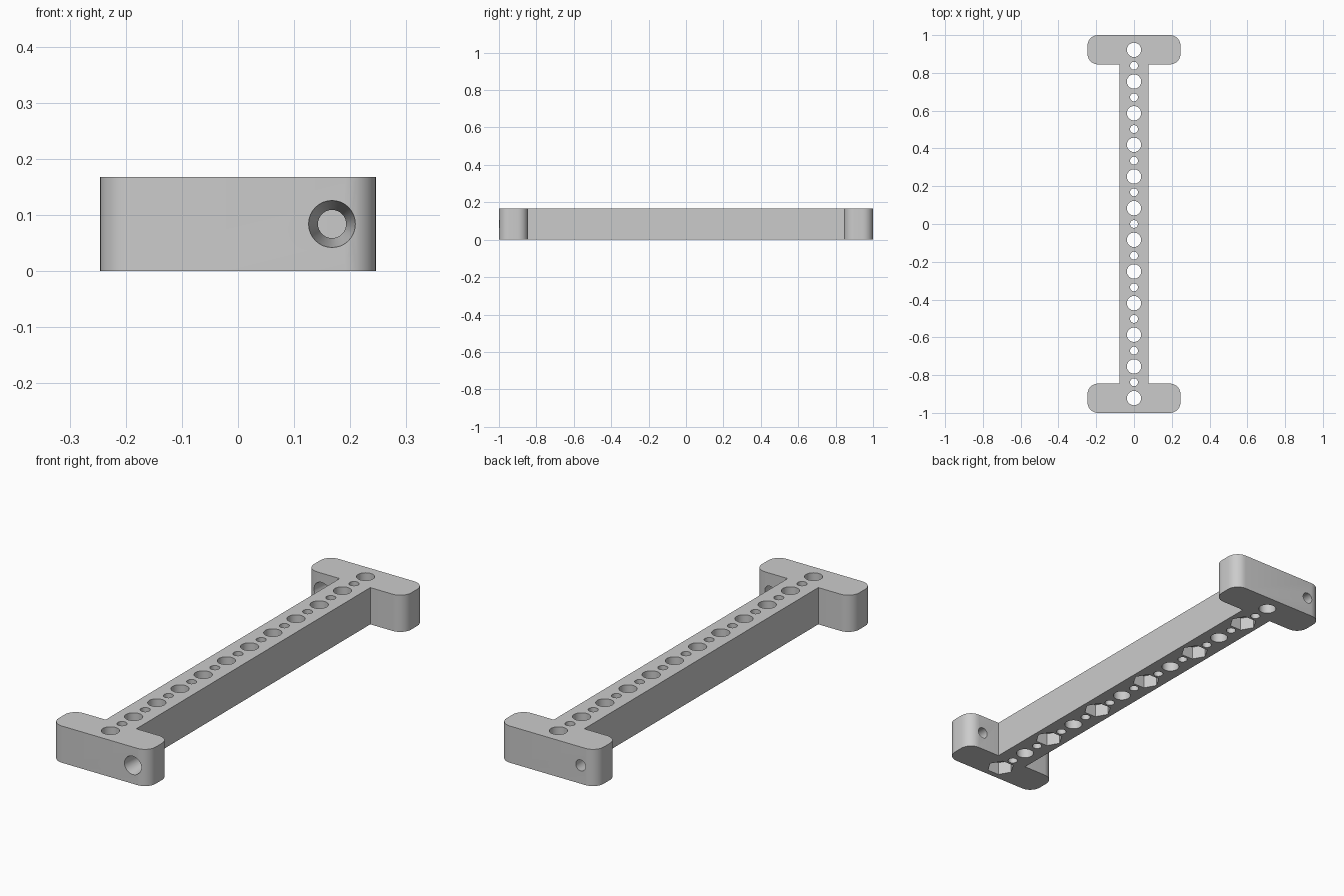
import bpy, bmesh, math
from mathutils import Matrix, Vector

if "Cube" in bpy.data.objects:
    bpy.data.objects.remove(bpy.data.objects["Cube"], do_unlink=True)

HEIGHT, PITCH = 0.168, 0.1676
END_W, END_IN, BAR_W, ROUND = 0.246, 0.845, 0.0775, 0.055

grey = bpy.data.materials.new("plain grey")
grey.use_nodes = True
grey.diffuse_color = (0.6, 0.6, 0.6, 1)
grey.node_tree.nodes["Principled BSDF"].inputs["Base Color"].default_value = (0.6, 0.6, 0.6, 1)


def make_object(name, bm):
    bmesh.ops.recalc_face_normals(bm, faces=bm.faces)
    mesh = bpy.data.meshes.new(name)
    bm.to_mesh(mesh)
    bm.free()
    mesh.materials.append(grey)
    obj = bpy.data.objects.new(name, mesh)
    bpy.context.collection.objects.link(obj)
    return obj


def arc(cx, cy, start):
    """Quarter circle of the rounded end corners."""
    angles = [math.radians(start + 90 * i / 8) for i in range(9)]
    return [(cx + ROUND * math.cos(a), cy + ROUND * math.sin(a)) for a in angles]


def add_prism(bm, r1, r2, depth, sides, matrix):
    bmesh.ops.create_cone(bm, cap_ends=True, segments=sides, radius1=r1,
                          radius2=r2, depth=depth, matrix=matrix)


def cut(body, name, bm):
    cutter = make_object(name, bm)
    mod = body.modifiers.new(name, 'BOOLEAN')
    mod.operation = 'DIFFERENCE'
    mod.solver = 'EXACT'
    mod.object = cutter
    bpy.context.view_layer.objects.active = body
    bpy.ops.object.modifier_apply(modifier=name)
    bpy.data.objects.remove(cutter, do_unlink=True)


# Beam with a rounded crosspiece at each end, as one extruded outline
x, y = END_W - ROUND, 1 - ROUND
half = [(BAR_W, END_IN)] + arc(x, END_IN + ROUND, -90) + arc(x, y, 0)
half += arc(-x, y, 90) + arc(-x, END_IN + ROUND, 180) + [(-BAR_W, END_IN)]
outline = half + [(-px, -py) for px, py in half]
bm = bmesh.new()
face = bm.faces.new([bm.verts.new((px, py, 0)) for px, py in outline])
top = bmesh.ops.extrude_face_region(bm, geom=[face])
bmesh.ops.translate(bm, vec=(0, 0, HEIGHT),
                    verts=[v for v in top["geom"] if isinstance(v, bmesh.types.BMVert)])
beam = make_object("drilled_beam", bm)

# Vertical holes, large and small in turn
bm = bmesh.new()
for i in range(23):
    radius = 0.021 if i % 2 else 0.038
    pos = Vector((0, (i - 11) * PITCH / 2, HEIGHT / 2))
    add_prism(bm, radius, radius, HEIGHT * 2, 32, Matrix.Translation(pos))
cut(beam, "vertical_holes", bm)

# Hexagonal nut pockets below every second large hole
bm = bmesh.new()
for i in range(6):
    pos = Vector((0, (2 * i - 5.5) * PITCH, 0))
    turn = Matrix.Rotation(math.radians(30), 4, 'Z')
    add_prism(bm, 0.06, 0.06, 0.12, 6, Matrix.Translation(pos) @ turn)
cut(beam, "nut_pockets", bm)
bm = bmesh.new()

# Tapered screw holes, one through each crosspiece, wide at the front
for side in (1, -1):
    pos = Vector((side * PITCH, -side * (1 + END_IN) / 2, HEIGHT / 2))
    turn = Matrix.Rotation(math.radians(-90), 4, 'X')
    add_prism(bm, 0.042, 0.025, 1 - END_IN + 0.002, 32, Matrix.Translation(pos) @ turn)
cut(beam, "screw_holes", bm)

bpy.ops.object.select_all(action='DESELECT')
beam.select_set(True)
bpy.context.view_layer.objects.active = beam
bpy.ops.object.shade_smooth_by_angle(angle=math.radians(30))
